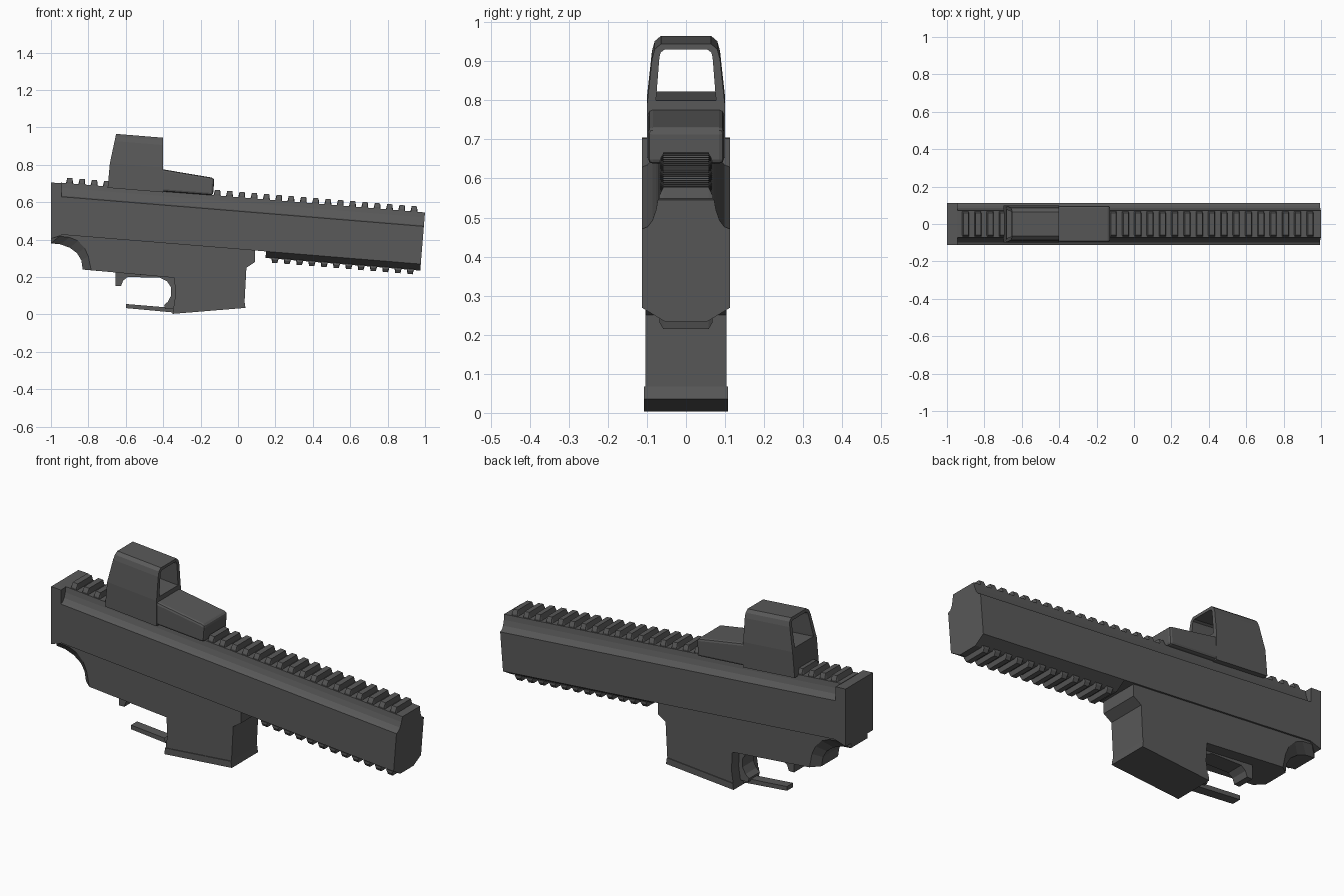
import bpy, bmesh, math
from mathutils import Matrix, Vector

cube = bpy.data.objects.get("Cube")
if cube:
    bpy.data.objects.remove(cube, do_unlink=True)

TILT = Matrix.Rotation(math.asin(0.0815), 4, 'Y')
LEVEL = Matrix.Identity(4)

grey = bpy.data.materials.new("dark_grey")
grey.use_nodes = True
colour = (0.1, 0.1, 0.1, 1)
grey.diffuse_color = colour
grey.node_tree.nodes["Principled BSDF"].inputs["Base Color"].default_value = colour


def loft(name, rings, frame=TILT, closed=False, bevel=0):
    """Skin a list of equal-length point rings; cap the ends unless closed."""
    bm = bmesh.new()
    rows = [[bm.verts.new(frame @ Vector(p)) for p in ring] for ring in rings]
    n = len(rows[0])
    pairs = list(zip(rows, rows[1:])) + ([(rows[-1], rows[0])] if closed else [])
    for a, b in pairs:
        for i in range(n):
            j = (i + 1) % n
            bm.faces.new((a[i], a[j], b[j], b[i]))
    if not closed:
        bm.faces.new(rows[0])
        bm.faces.new(rows[-1])
    bmesh.ops.recalc_face_normals(bm, faces=bm.faces)
    mesh = bpy.data.meshes.new(name)
    bm.to_mesh(mesh)
    bm.free()
    mesh.materials.append(grey)
    obj = bpy.data.objects.new(name, mesh)
    bpy.context.collection.objects.link(obj)
    if bevel:
        mod = obj.modifiers.new("bevel", 'BEVEL')
        mod.width, mod.segments = bevel, 2
    return obj


def side_profile(name, layers, frame=LEVEL, bevel=0):
    """Mirror (half width, side outline) layers, listed outside to inside."""
    rings = [[(x, -h, z) for x, z in pts] for h, pts in layers]
    rings += [[(x, h, z) for x, z in pts] for h, pts in reversed(layers)]
    return loft(name, rings, frame, bevel=bevel)


def along(name, half, start, end):
    """Extrude a mirrored (y, height) half section along the tilted axis."""
    section = half + [(-y, w) for y, w in reversed(half)]
    return loft(name, [[(u, y, w) for y, w in section] for u in (start, end)])


# Main body with hollowed upper shoulders
along("upper_body", [(.113, .348), (.113, .55), (.098, .556), (.086, .572),
                     (.077, .598), (.072, .625)], -1.0, .952)
along("handguard_underside", [(.055, .313), (.113, .348)], .122, .952)
side_profile("rear_block", [(.113, [(-1, .705), (-.943, .702), (-.943, .424), (-1, .405)])])

# Lower receiver, with a chamfered arch at the back
body = [(-.34, .196), (-.335, .1), (-.345, .035), (.035, .066), (.045, .25),
        (.09, .28), (.09, .36), (-.9, .44)]
outer = [(-1, .43), (-1, .38), (-.95, .375), (-.9, .357), (-.86, .327),
         (-.838, .29), (-.83, .24)]
inner = [(-.96, .43), (-.955, .418), (-.9, .412), (-.855, .393), (-.82, .355),
         (-.8, .31), (-.785, .236)]
side_profile("lower_receiver", [(.104, inner + body), (.068, outer + body)])
side_profile("magazine_base", [(.108, [(-.35, .003), (.04, .035), (.035, .068), (-.345, .036)])])

# Open trigger guard
side_profile("guard_arch", [(.045, [
    (-.655, .23), (-.655, .152), (-.625, .152), (-.615, .18), (-.59, .2), (-.42, .197),
    (-.38, .178), (-.358, .145), (-.358, .1), (-.375, .068), (-.395, .05), (-.39, .03),
    (-.33, .03), (-.32, .23)])])
side_profile("guard_bar", [(.025, [(-.6, .034), (-.34, .01), (-.34, .034), (-.6, .056)])])


# Rail teeth, above and below
def tooth(name, u, base, height):
    def outline(h):
        return [(u - .02, base), (u + .02, base), (u + .014, base + h), (u - .014, base + h)]
    side_profile(name, [(.068, outline(height * .4)), (.058, outline(height))], TILT)


SPACING = .066
for k in range(29):
    u = -.955 + k * SPACING
    if u < -.745 or u > -.19:
        tooth(f"top_rail_tooth_{k + 1}", u, .618, .036)
for k in range(12):
    tooth(f"bottom_rail_tooth_{k + 1}", .173 + k * SPACING, .318, -.028)


# Sight: hollow hood and a low front housing
def back(w):
    return -.75 + .13 * max(0, w - .74)


def front(w):
    return -.462 - .08 * (w - .74)


def mirrored(half):
    return half + [(-y, w) for y, w in reversed(half)]


shell = mirrored([(.1, .618), (.1, .75), (.087, .87), (.08, .895), (.064, .909)])
hole = mirrored([(.077, .764), (.076, .775), (.068, .875), (.065, .887), (.055, .894)])
loft("sight_hood", [[(f(w), y, w) for y, w in ring]
                    for ring, f in ((shell, back), (shell, front), (hole, front), (hole, back))],
     closed=True)
side_profile("sight_housing", [(.097, [(-.5, .622), (-.185, .624), (-.185, .712),
                                       (-.2, .718), (-.47, .741), (-.5, .741)])],
             TILT, bevel=.012)
